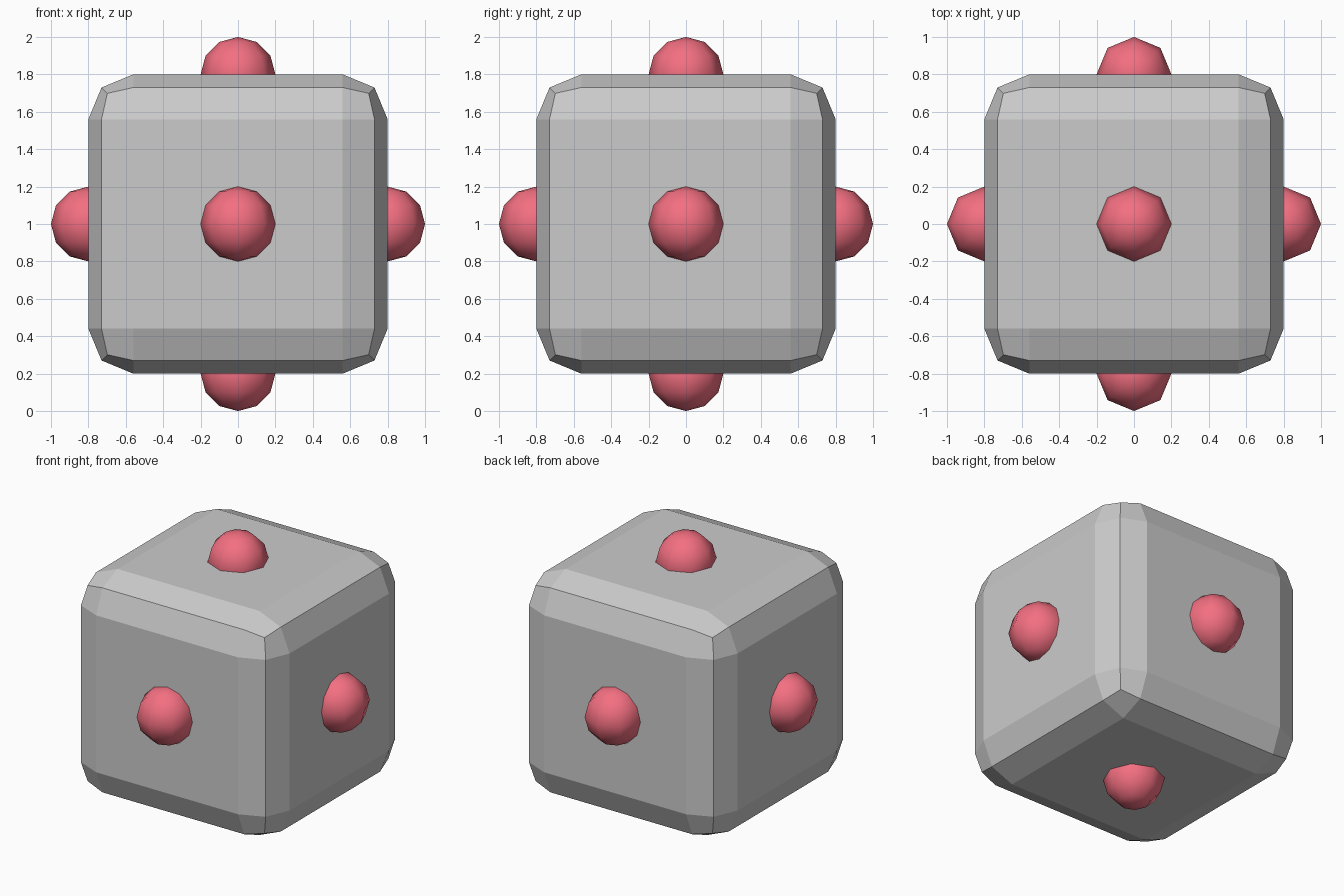
import bpy
from mathutils import Vector

if "Cube" in bpy.data.objects:
    bpy.data.objects.remove(bpy.data.objects["Cube"])

CENTRE = Vector((0, 0, 1))

red = bpy.data.materials.new("red")
red.diffuse_color = (0.9, 0.16, 0.22, 1)
red.use_nodes = True
red.node_tree.nodes["Principled BSDF"].inputs["Base Color"].default_value = red.diffuse_color

# Cube body with two-step rounded edges
bpy.ops.mesh.primitive_cube_add(size=1.6, location=CENTRE)
body = bpy.context.object
body.name = "body"
bevel = body.modifiers.new("rounded_edges", "BEVEL")
bevel.width = 0.24
bevel.segments = 2


# Low-poly ball half sunk into a face of the body
def add_stud(name, direction):
    bpy.ops.mesh.primitive_uv_sphere_add(
        segments=8, ring_count=6, radius=0.2,
        location=CENTRE + 0.8 * Vector(direction))
    stud = bpy.context.object
    stud.name = name + "_stud"
    stud.data.materials.append(red)
    bpy.ops.object.shade_smooth()


# One stud on each of the six faces
for name, direction in {
    "right": (1, 0, 0), "left": (-1, 0, 0),
    "back": (0, 1, 0), "front": (0, -1, 0),
    "top": (0, 0, 1), "bottom": (0, 0, -1),
}.items():
    add_stud(name, direction)
